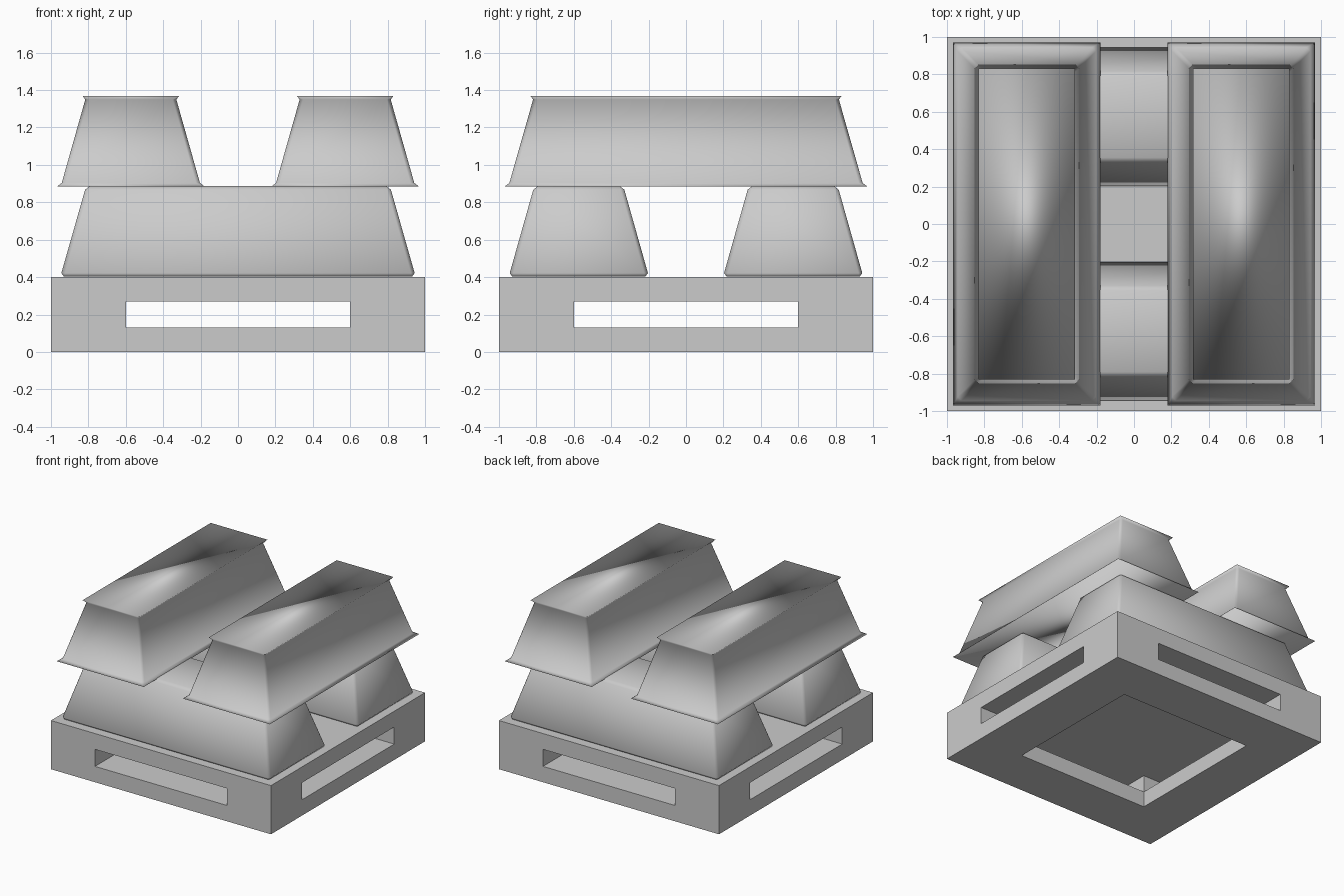
import bpy, bmesh
from itertools import product

if "Cube" in bpy.data.objects:
    bpy.data.objects.remove(bpy.data.objects["Cube"])


def finish(bm, name):
    bmesh.ops.recalc_face_normals(bm, faces=bm.faces)
    mesh = bpy.data.meshes.new(name)
    bm.to_mesh(mesh)
    bm.free()
    obj = bpy.data.objects.new(name, mesh)
    bpy.context.collection.objects.link(obj)
    return obj


# Pallet: 3x3x3 cell block with crossing slots and an open underside
P = [-1, -0.6, 0.6, 1]
Z = [0, 0.13, 0.27, 0.4]


def solid(i, j, k):
    if not all(0 <= n <= 2 for n in (i, j, k)):
        return False
    if k == 2:
        return True
    if k == 1:
        return i != 1 and j != 1
    return not (i == 1 and j == 1)


bm = bmesh.new()
for cell in product(range(3), repeat=3):
    if not solid(*cell):
        continue
    for axis, side in product(range(3), (0, 1)):
        near = list(cell)
        near[axis] += 1 if side else -1
        if solid(*near):
            continue
        u, v = [a for a in range(3) if a != axis]
        corners = []
        for du, dv in ((0, 0), (1, 0), (1, 1), (0, 1)):
            c = list(cell)
            c[axis] += side
            c[u] += du
            c[v] += dv
            corners.append(bm.verts.new((P[c[0]], P[c[1]], Z[c[2]])))
        bm.faces.new(corners)
bmesh.ops.remove_doubles(bm, verts=bm.verts, dist=0.001)
finish(bm, "pallet")


# Ingots: tapered bars with slim chamfers, smooth shaded
def ingot(name, along_x, offset, z0):
    bm = bmesh.new()
    bmesh.ops.create_cube(bm, size=2)
    for v in bm.verts:
        top = v.co.z > 0
        across = v.co.y * (0.238 if top else 0.375) + offset
        along = v.co.x * (0.812 if top else 0.95)
        z = z0 + (0.485 if top else 0)
        v.co = (along, across, z) if along_x else (across, along, z)
    bmesh.ops.bevel(bm, geom=bm.edges[:], offset=0.02, segments=1,
                    profile=0.5, affect='EDGES')
    for f in bm.faces:
        f.smooth = True
    return finish(bm, name)


for side, label in ((-1, "a"), (1, "b")):
    ingot("lower_ingot_" + label, True, side * 0.573, 0.402)
    ingot("upper_ingot_" + label, False, side * 0.573, 0.884)
